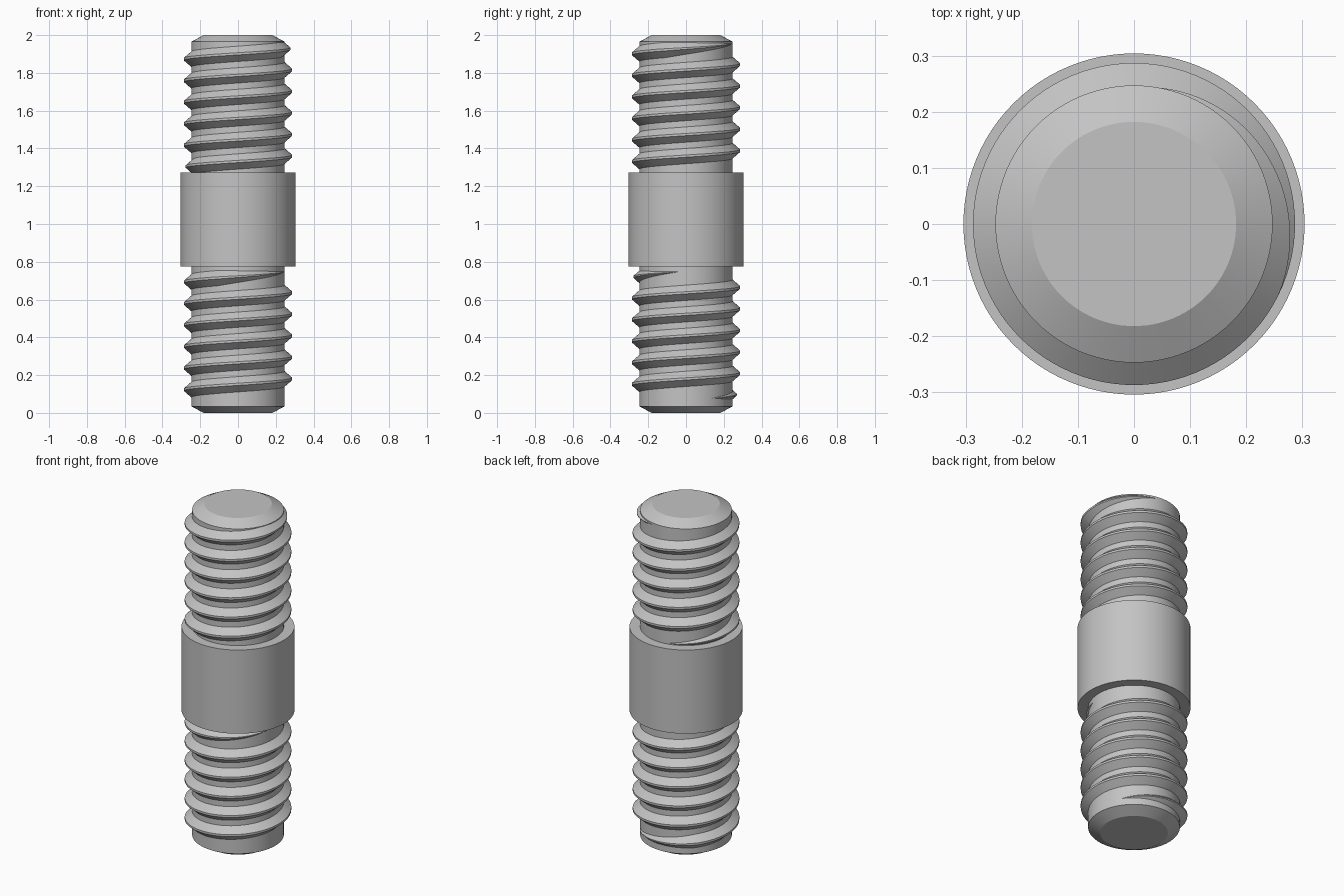
import bpy, bmesh
from math import pi, cos, sin, radians

cube = bpy.data.objects.get("Cube")
if cube:
    bpy.data.objects.remove(cube, do_unlink=True)

# Single plain steel colour
steel = bpy.data.materials.new("steel_grey")
steel.use_nodes = True
colour = (0.55, 0.55, 0.55, 1)
steel.diffuse_color = colour
steel.node_tree.nodes["Principled BSDF"].inputs["Base Color"].default_value = colour

SEGMENTS = 96
CORE = 0.247
CREST = 0.287
PITCH = 0.114


def finish(name, bm):
    """Turn a bmesh into a smooth-shaded steel object with sharp edges kept."""
    bmesh.ops.recalc_face_normals(bm, faces=bm.faces)
    mesh = bpy.data.meshes.new(name)
    bm.to_mesh(mesh)
    bm.free()
    mesh.materials.append(steel)
    obj = bpy.data.objects.new(name, mesh)
    bpy.context.collection.objects.link(obj)
    bpy.ops.object.select_all(action="DESELECT")
    obj.select_set(True)
    bpy.context.view_layer.objects.active = obj
    bpy.ops.object.shade_smooth_by_angle(angle=radians(25))


def lathe(name, profile):
    """Revolve (radius, height) points about z and cap both ends."""
    bm = bmesh.new()
    rings = []
    for r, z in profile:
        rings.append([bm.verts.new((r * cos(2 * pi * i / SEGMENTS),
                                    r * sin(2 * pi * i / SEGMENTS), z))
                      for i in range(SEGMENTS)])
    for low, high in zip(rings, rings[1:]):
        for i in range(SEGMENTS):
            j = (i + 1) % SEGMENTS
            bm.faces.new((low[i], low[j], high[j], high[i]))
    bm.faces.new(rings[0])
    bm.faces.new(rings[-1])
    finish(name, bm)


def thread(name, start, end, end_z):
    """Sweep a ridge along a right-hand helix, fading out at both ends."""
    bm = bmesh.new()
    fade = radians(115)
    root = CORE - 0.004
    steps = round((end - start) / (2 * pi) * SEGMENTS)
    rows = []
    for k in range(steps + 1):
        a = start + (end - start) * k / steps
        z = end_z - (end - a) / (2 * pi) * PITCH
        s = max(0.02, min(1, (a - start) / fade, (end - a) / fade))
        tip = root + (CREST - root) * s
        section = ((root, -0.044), (tip, -0.006), (tip, 0.006), (root, 0.044))
        rows.append([bm.verts.new((r * cos(a), r * sin(a), z + dz * s))
                     for r, dz in section])
    for p, q in zip(rows, rows[1:]):
        for i in range(4):
            j = (i + 1) % 4
            bm.faces.new((p[i], p[j], q[j], q[i]))
    bm.faces.new(rows[0])
    bm.faces.new(rows[-1])
    finish(name, bm)


# Chamfered rod and the plain collar around its middle
lathe("rod_core", [(0.182, 0), (CORE, 0.035), (CORE, 1.965), (0.182, 2)])
lathe("middle_collar", [(0.304, 0.775), (0.304, 1.272)])

# Screw threads on both halves
thread("lower_thread", pi / 8, 12 * pi, 0.75)
thread("upper_thread", pi / 2, 12.5 * pi, 1.958)
